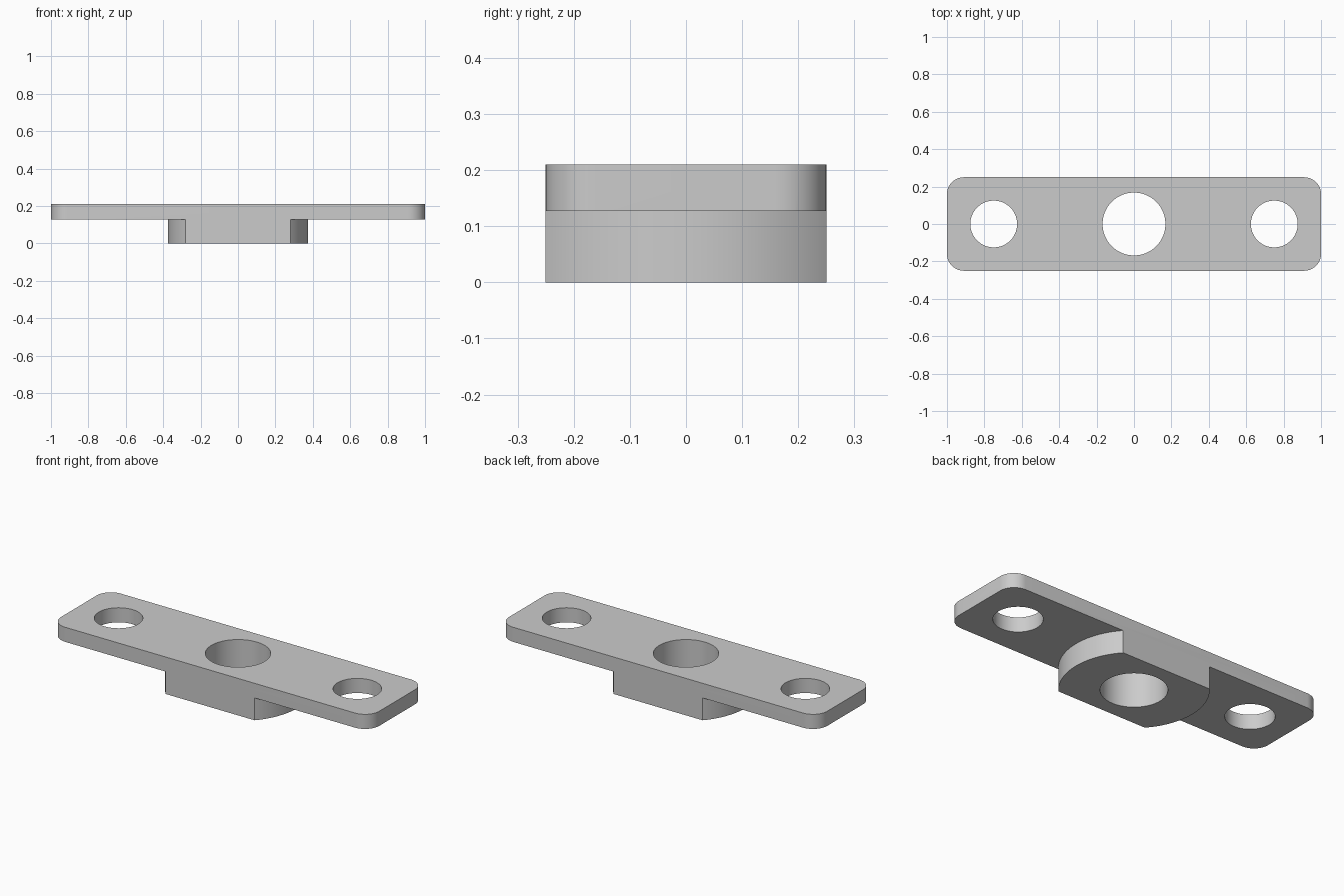
import bpy
import bmesh
from math import cos, sin, pi, radians

if "Cube" in bpy.data.objects:
    bpy.data.objects.remove(bpy.data.objects["Cube"], do_unlink=True)

LENGTH, WIDTH, HEIGHT = 2.0, 0.5, 0.21
FLANGE_Z = 0.127      # underside of the thin flange
CORNER = 0.09
BOSS_R = 0.375

grey = bpy.data.materials.new("plain grey")
grey.use_nodes = True
grey.diffuse_color = (0.6, 0.6, 0.6, 1)
grey.node_tree.nodes["Principled BSDF"].inputs["Base Color"].default_value = (0.6, 0.6, 0.6, 1)


def arc(cx, cy, r, start, end, n):
    return [(cx + r * cos(start + (end - start) * i / n),
             cy + r * sin(start + (end - start) * i / n)) for i in range(n + 1)]


def circle(cx, r, n=96):
    return arc(cx, 0, r, 0, 2 * pi, n)[:-1]


def prism(name, outline, z0, z1, inner=None):
    """Extrude an outline; a matching inner outline turns it into a tube."""
    bm = bmesh.new()

    def ring(points, z):
        return [bm.verts.new((x, y, z)) for x, y in points]

    def wall(a, b):
        for i in range(len(a)):
            j = (i + 1) % len(a)
            bm.faces.new((a[i], a[j], b[j], b[i]))

    low, high = ring(outline, z0), ring(outline, z1)
    wall(low, high)
    if inner:
        in_low, in_high = ring(inner, z0), ring(inner, z1)
        wall(in_low, in_high)
        wall(low, in_low)
        wall(high, in_high)
    else:
        bm.faces.new(low)
        bm.faces.new(high)
    bmesh.ops.recalc_face_normals(bm, faces=bm.faces)
    mesh = bpy.data.meshes.new(name)
    bm.to_mesh(mesh)
    bm.free()
    obj = bpy.data.objects.new(name, mesh)
    bpy.context.collection.objects.link(obj)
    mesh.materials.append(grey)
    return obj


# Full-height block with rounded corners
outline = []
for k, (sx, sy) in enumerate([(1, 1), (-1, 1), (-1, -1), (1, -1)]):
    outline += arc(sx * (LENGTH / 2 - CORNER), sy * (WIDTH / 2 - CORNER),
                   CORNER, k * pi / 2, (k + 1) * pi / 2, 12)
plate = prism("mounting_plate", outline, 0, HEIGHT)

# Relief ring leaves the round boss below the flange; then the three holes
cutters = [prism("boss_relief_cutter", circle(0, 1.5), -0.1, FLANGE_Z, circle(0, BOSS_R))]
for name, x, r in [("centre_hole_cutter", 0, 0.168),
                   ("left_hole_cutter", 0.75, 0.125),
                   ("right_hole_cutter", -0.75, 0.125)]:
    cutters.append(prism(name, circle(x, r), -0.1, HEIGHT + 0.1))

bpy.ops.object.select_all(action="DESELECT")
plate.select_set(True)
bpy.context.view_layer.objects.active = plate
for cutter in cutters:
    cutter.hide_render = True
    mod = plate.modifiers.new(cutter.name, "BOOLEAN")
    mod.operation = "DIFFERENCE"
    mod.solver = "EXACT"
    mod.object = cutter
    bpy.ops.object.modifier_apply(modifier=mod.name)
    bpy.data.objects.remove(cutter, do_unlink=True)

bpy.ops.object.shade_smooth_by_angle(angle=radians(30))
